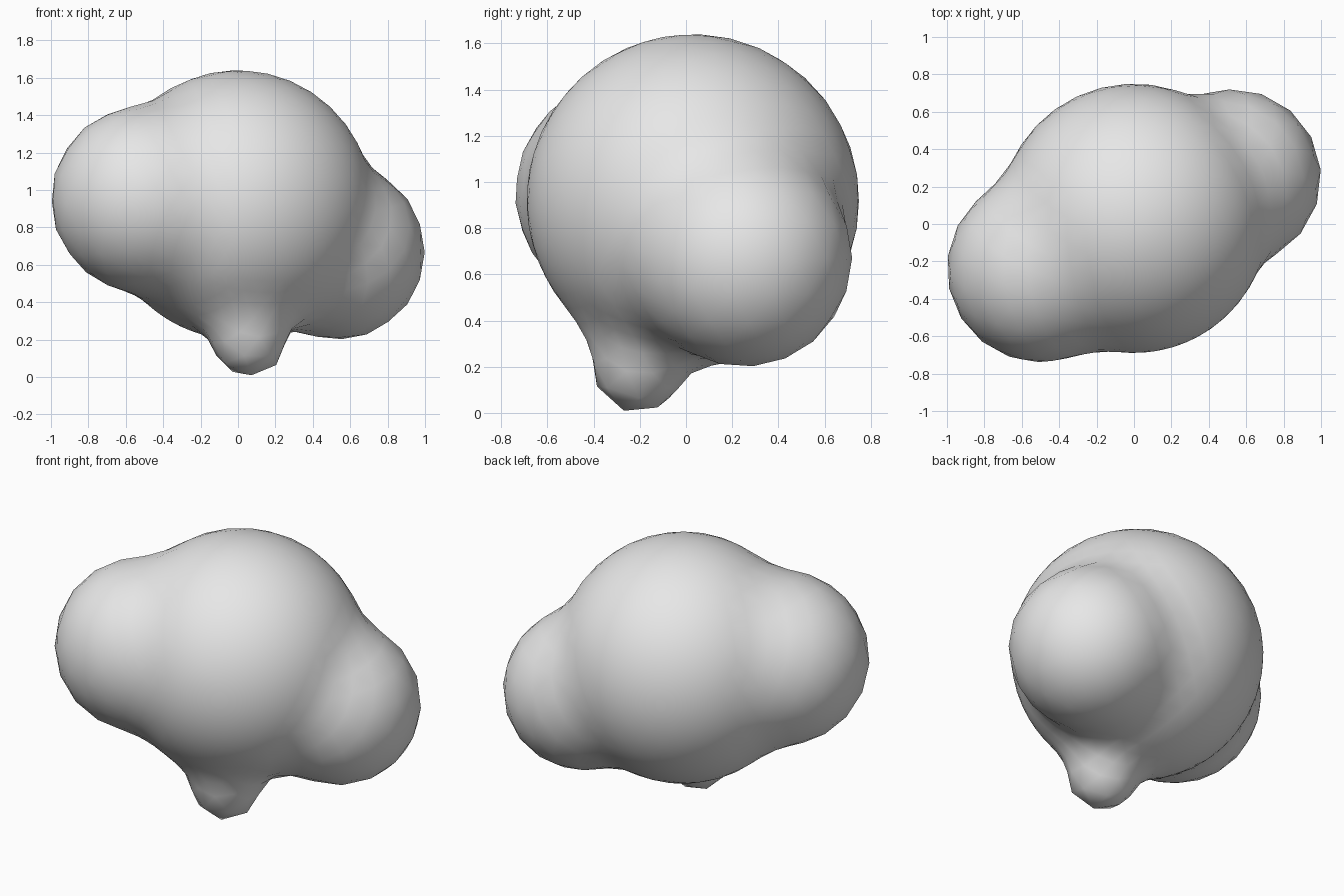
import bpy
import bmesh
from mathutils import Vector

cube = bpy.data.objects.get("Cube")
if cube:
    bpy.data.objects.remove(cube, do_unlink=True)

# Rounded lobes: centre, radius, blend width
BODY = (Vector((0, 0.03, 0.92)), 0.72)
LOBES = [
    (Vector((-0.5, -0.24, 0.95)), 0.5, 0.12),
    (Vector((0.53, 0.25, 0.67)), 0.47, 0.12),
]
# Short stem under the body: a capsule from foot to root
FOOT, ROOT = Vector((0.06, -0.21, 0.195)), Vector((0.05, -0.21, 0.5))
STEM_RADIUS, STEM_BLEND = 0.195, 0.14
CORE = Vector((0.02, -0.1, 0.8))


def blend(a, b, k):
    h = max(k - abs(a - b), 0) / k
    return min(a, b) - h * h * k / 4


def distance(p):
    d = (p - BODY[0]).length - BODY[1]
    for centre, radius, k in LOBES:
        d = blend(d, (p - centre).length - radius, k)
    axis = ROOT - FOOT
    t = min(max((p - FOOT).dot(axis) / axis.length_squared, 0), 1)
    stem = (p - FOOT - axis * t).length - STEM_RADIUS
    return blend(d, stem, STEM_BLEND)


def settle(p):
    """Move a point onto the blended surface along its gradient."""
    e = 0.002
    for _ in range(3):
        grad = Vector([distance(p + a) - distance(p - a)
                       for a in (Vector((e, 0, 0)), Vector((0, e, 0)), Vector((0, 0, e)))])
        if grad.length > 0:
            p = p - grad.normalized() * distance(p)
    return p


# Shrink-wrap a ball onto the blended lobes, from outside inward
bm = bmesh.new()
bmesh.ops.create_icosphere(bm, subdivisions=4, radius=1)
for v in bm.verts:
    ray = v.co.normalized()
    reach = 2.0
    for _ in range(60):
        reach -= distance(CORE + ray * reach) * 0.9
    v.co = CORE + ray * reach

# Even out the facets while staying on the surface
for _ in range(8):
    targets = []
    for v in bm.verts:
        ring = [e.other_vert(v).co for e in v.link_edges]
        mean = sum(ring, Vector()) / len(ring)
        targets.append(settle(v.co.lerp(mean, 0.5)))
    for v, co in zip(bm.verts, targets):
        v.co = co

for f in bm.faces:
    f.smooth = True
bmesh.ops.recalc_face_normals(bm, faces=bm.faces[:])
mesh = bpy.data.meshes.new("lobed_body")
bm.to_mesh(mesh)
bm.free()

# Plain grey finish
grey = bpy.data.materials.new("light_grey")
grey.use_nodes = True
colour = (0.8, 0.8, 0.8, 1)
grey.diffuse_color = colour
grey.node_tree.nodes["Principled BSDF"].inputs["Base Color"].default_value = colour
mesh.materials.append(grey)

body = bpy.data.objects.new("lobed_body", mesh)
bpy.context.scene.collection.objects.link(body)
